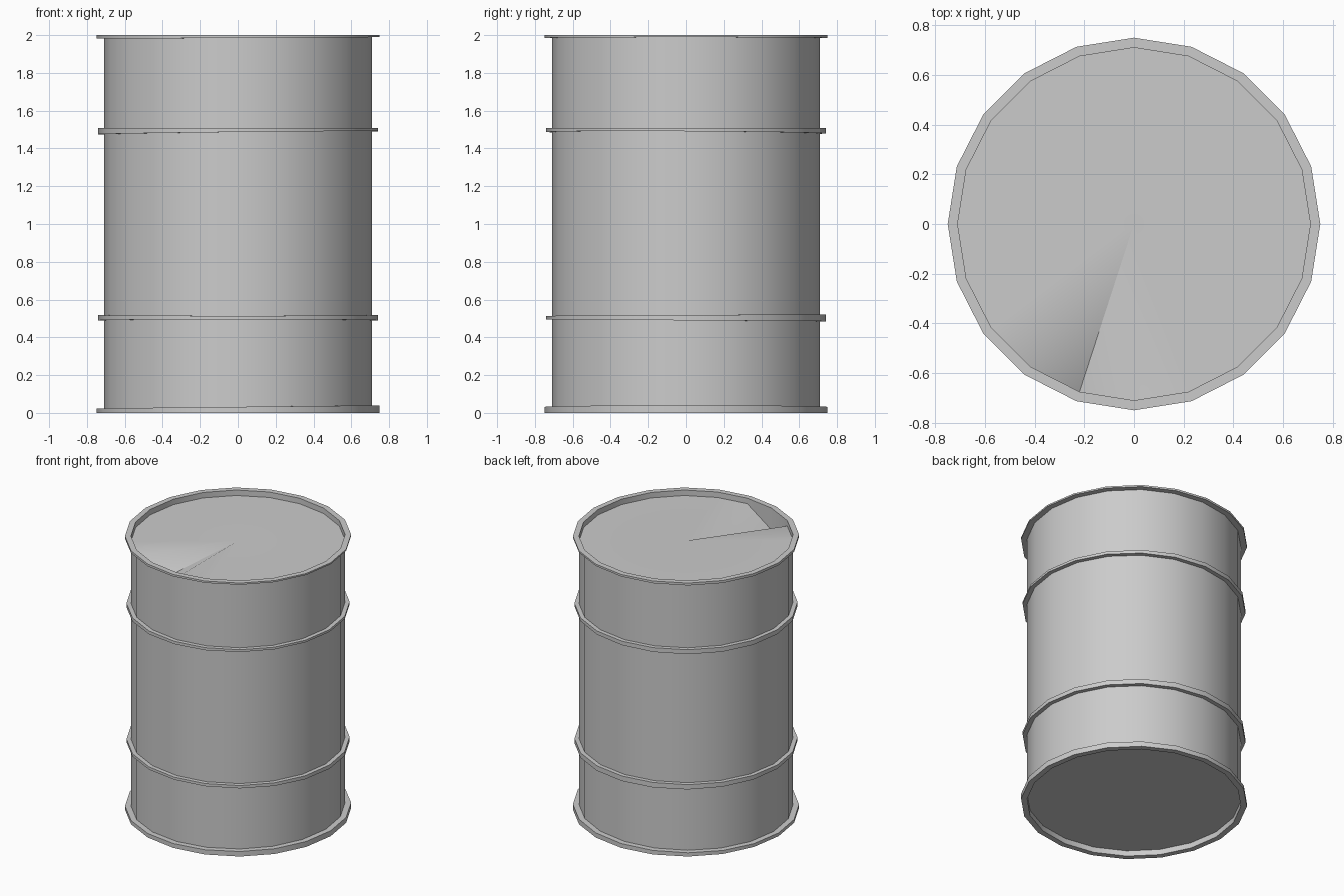
import bpy, bmesh
from math import cos, sin, tau, radians

if "Cube" in bpy.data.objects:
    bpy.data.objects.remove(bpy.data.objects["Cube"])

SIDES = 20
R = 0.71


def ring(bm, radius, z):
    """Circle of verts; z may be a number or a function of the angle."""
    out = []
    for i in range(SIDES):
        a = tau * i / SIDES
        out.append(bm.verts.new((radius * cos(a), radius * sin(a), z(a) if callable(z) else z)))
    return out


def bridge(bm, low, high):
    for i in range(SIDES):
        j = (i + 1) % SIDES
        bm.faces.new((low[i], low[j], high[j], high[i]))


def finish(bm, name):
    mesh = bpy.data.meshes.new(name)
    bm.to_mesh(mesh)
    bm.free()
    obj = bpy.data.objects.new(name, mesh)
    bpy.context.collection.objects.link(obj)
    bpy.ops.object.select_all(action='DESELECT')
    obj.select_set(True)
    bpy.context.view_layer.objects.active = obj
    bpy.ops.object.shade_smooth_by_angle(angle=radians(30))


# Barrel wall
bm = bmesh.new()
bridge(bm, ring(bm, R, 0.0), ring(bm, R, 2.0))
finish(bm, "barrel_wall")


# Raised hoops and end rims, each slightly uneven
def hoop(name, outer, z0, z1):
    bm = bmesh.new()
    a, b = ring(bm, R, z0), ring(bm, outer, z0)
    c, d = ring(bm, outer, z1), ring(bm, R, z1)
    bridge(bm, a, b)
    bridge(bm, b, c)
    bridge(bm, c, d)
    bmesh.ops.recalc_face_normals(bm, faces=bm.faces)
    # open hoop: make sure the outside faces outward
    outside = max(bm.faces, key=lambda f: abs(f.normal.xy.length))
    if outside.normal.dot(outside.calc_center_median()) < 0:
        bmesh.ops.reverse_faces(bm, faces=bm.faces)
    finish(bm, name)


hoop("bottom_rim", 0.75, 0.0, lambda a: 0.032 + 0.008 * cos(a))
hoop("lower_hoop", 0.74, lambda a: 0.49 - 0.005 * sin(a), lambda a: 0.518 + 0.004 * sin(a))
hoop("upper_hoop", 0.74, lambda a: 1.483 + 0.008 * cos(a) - 0.004 * sin(a), 1.508)
hoop("top_rim", 0.75, lambda a: 1.985 + 0.004 * cos(a), 2.0)


# Recessed end discs; the lid has one dented edge point
def disc(name, z, facing, dent=0.0):
    bm = bmesh.new()
    edge = ring(bm, R, z)
    edge[14].co.z -= dent
    mid = bm.verts.new((0, 0, z))
    for i in range(SIDES):
        tri = (mid, edge[i], edge[(i + 1) % SIDES])
        bm.faces.new(tri if facing > 0 else tri[::-1])
    finish(bm, name)


disc("lid", 1.96, 1, dent=0.12)
disc("base", 0.04, -1)
